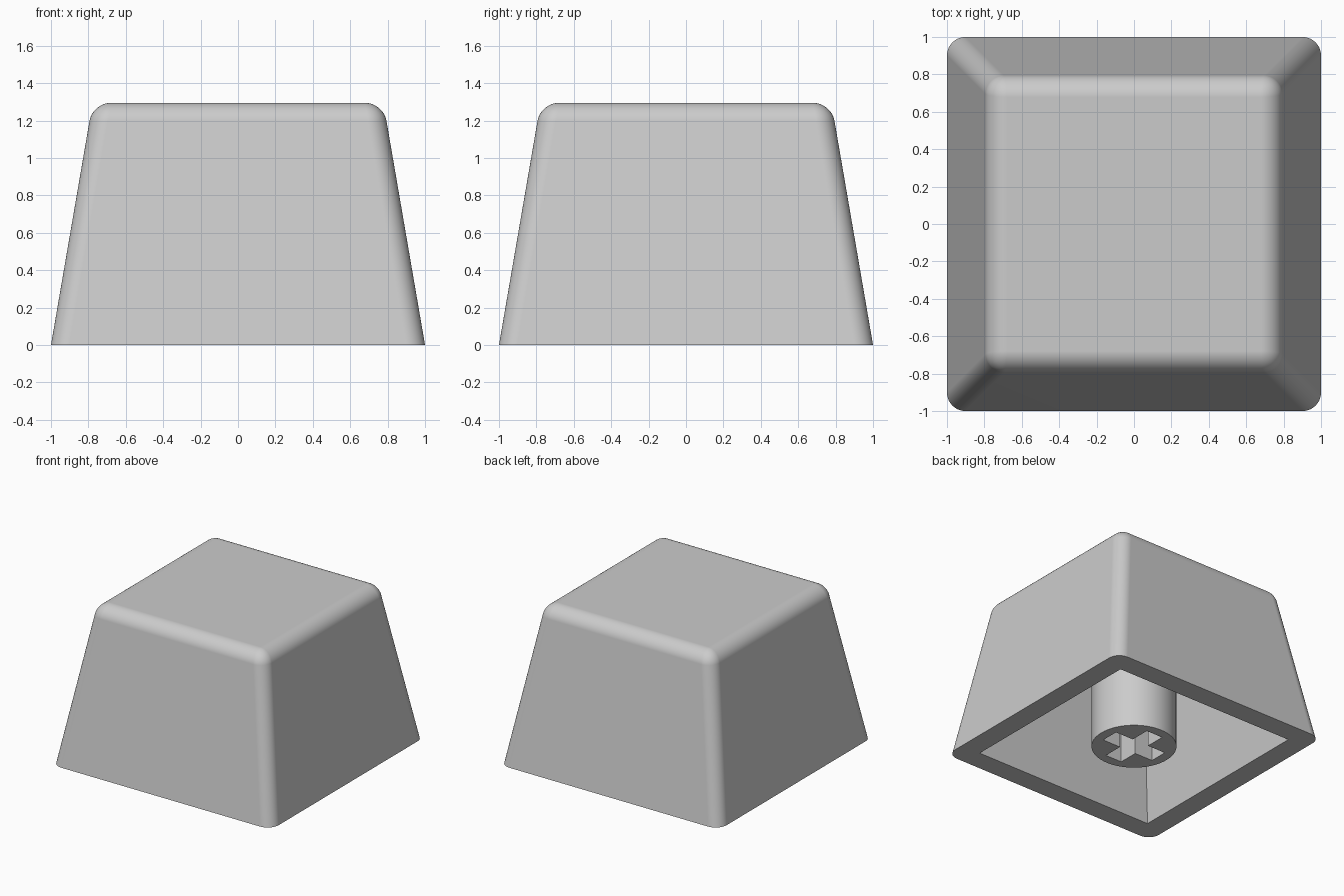
import bpy
import bmesh
from mathutils import Matrix

HEIGHT = 1.295      # overall height
TAPER = 0.172       # inward lean of the walls per unit of height
WALL = 0.175        # wall thickness at the open bottom
CEILING = 1.12      # underside of the top plate

default = bpy.data.objects.get("Cube")
if default:
    bpy.data.objects.remove(default, do_unlink=True)

grey = bpy.data.materials.new("light_grey_plastic")
grey.use_nodes = True
colour = (0.6, 0.6, 0.6, 1)
grey.diffuse_color = colour
grey.node_tree.nodes["Principled BSDF"].inputs["Base Color"].default_value = colour


def finish(name, bm):
    """Turn a bmesh into a scene object."""
    bmesh.ops.recalc_face_normals(bm, faces=bm.faces)
    mesh = bpy.data.meshes.new(name)
    bm.to_mesh(mesh)
    bm.free()
    mesh.materials.append(grey)
    obj = bpy.data.objects.new(name, mesh)
    bpy.context.collection.objects.link(obj)
    return obj


def tapered_block(half, low, high):
    """Square block whose half width is `half` at z = 0 and leans inward."""
    bm = bmesh.new()
    bmesh.ops.create_cube(bm, size=2)
    for v in bm.verts:
        z = high if v.co.z > 0 else low
        width = half - TAPER * z
        v.co = (v.co.x * width, v.co.y * width, z)
    return bm


def box(name, sx, sy, low, high):
    bm = bmesh.new()
    bmesh.ops.create_cube(bm, size=1)
    for v in bm.verts:
        v.co = (v.co.x * sx, v.co.y * sy, high if v.co.z > 0 else low)
    return finish(name, bm)


def cut(obj, cutter):
    """Subtract the cutter for good and remove it."""
    cutter.hide_render = True
    mod = obj.modifiers.new("cut", "BOOLEAN")
    mod.operation = "DIFFERENCE"
    mod.solver = "EXACT"
    mod.object = cutter
    bpy.context.view_layer.objects.active = obj
    bpy.ops.object.modifier_apply(modifier=mod.name)
    bpy.data.objects.remove(cutter, do_unlink=True)


def smooth(obj):
    bpy.ops.object.select_all(action="DESELECT")
    obj.select_set(True)
    bpy.context.view_layer.objects.active = obj
    bpy.ops.object.shade_smooth_by_angle(angle=0.6)
    mod = obj.modifiers.new("even_shading", "WEIGHTED_NORMAL")
    mod.keep_sharp = True


# Cap shell: tapered block, every edge but the bottom ones rounded
bm = tapered_block(1.0, 0, HEIGHT)
edges = [e for e in bm.edges if max(v.co.z for v in e.verts) > 0.1]
bmesh.ops.bevel(bm, geom=edges, offset=0.098, offset_type="OFFSET",
                segments=10, profile=0.5, affect="EDGES")
shell = finish("cap_shell", bm)

# Hollow inside with sharp corners
cut(shell, finish("cavity_cutter", tapered_block(1 - WALL, -0.1, CEILING)))
smooth(shell)

# Round stem hanging from the ceiling
bm = bmesh.new()
length = CEILING + 0.02
bmesh.ops.create_cone(bm, cap_ends=True, segments=64, radius1=0.32, radius2=0.32,
                      depth=length, matrix=Matrix.Translation((0, 0, length / 2)))
stem = finish("stem", bm)

# Cross-shaped socket in the stem
for sx, sy in ((0.48, 0.15), (0.15, 0.48)):
    cut(stem, box("socket_cutter", sx, sy, -0.1, 0.45))
smooth(stem)
